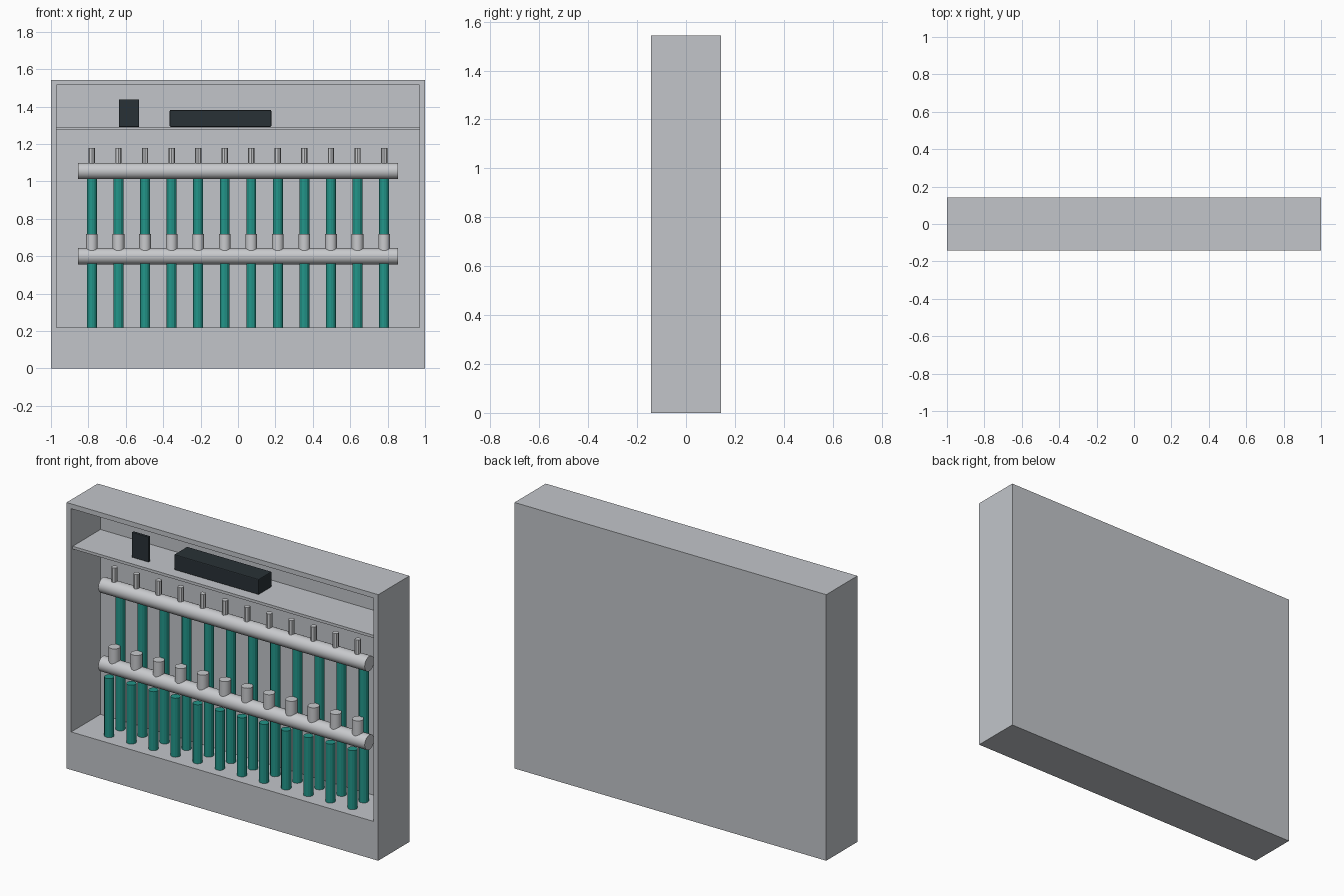
import bpy, bmesh, math
from mathutils import Vector, Matrix

if "Cube" in bpy.data.objects:
    bpy.data.objects.remove(bpy.data.objects["Cube"])


def material(name, rgb):
    m = bpy.data.materials.new(name)
    m.diffuse_color = (*rgb, 1.0)
    m.use_nodes = True
    m.node_tree.nodes["Principled BSDF"].inputs["Base Color"].default_value = m.diffuse_color
    return m


GREY = material("cabinet grey", (0.54, 0.56, 0.59))
STEEL = material("rail grey", (0.58, 0.59, 0.61))
TEAL = material("teal", (0.016, 0.30, 0.25))
DARK = material("dark slate", (0.022, 0.031, 0.037))


def finish(bm, name, mat):
    mesh = bpy.data.meshes.new(name)
    bmesh.ops.recalc_face_normals(bm, faces=bm.faces)
    bm.to_mesh(mesh)
    bm.free()
    mesh.materials.append(mat)
    ob = bpy.data.objects.new(name, mesh)
    bpy.context.collection.objects.link(ob)
    return ob


def box_bm(lo, hi):
    bm = bmesh.new()
    bmesh.ops.create_cube(bm, size=1)
    lo, hi = Vector(lo), Vector(hi)
    for v in bm.verts:
        v.co = (lo + hi) / 2 + v.co * (hi - lo)
    return bm


def box(name, lo, hi, mat, bevel=0.0):
    bm = box_bm(lo, hi)
    if bevel:
        bmesh.ops.bevel(bm, geom=bm.edges[:], offset=bevel, segments=2,
                        profile=0.5, affect='EDGES')
    return finish(bm, name, mat)


def rod(name, centre, radius, length, sides, mat, along_x=False, smooth=False):
    bm = bmesh.new()
    bmesh.ops.create_cone(bm, cap_ends=True, segments=sides, radius1=radius,
                          radius2=radius, depth=length)
    if along_x:
        bmesh.ops.rotate(bm, verts=bm.verts, matrix=Matrix.Rotation(math.pi / 2, 3, 'Y'))
    bmesh.ops.translate(bm, verts=bm.verts, vec=centre)
    if smooth:
        for f in bm.faces:
            f.smooth = len(f.verts) == 4
        for e in bm.edges:
            e.smooth = all(len(f.verts) == 4 for f in e.link_faces)
    return finish(bm, name, mat)


def upright(name, x, y, z0, z1, radius, sides, mat, smooth=False):
    return rod(name, (x, y, (z0 + z1) / 2), radius, z1 - z0, sides, mat, smooth=smooth)


# Cabinet: one block with an open recess pushed in from the front
D = 0.143
bm = box_bm((-1, -D, 0), (1, D, 1.543))
front = min(bm.faces, key=lambda f: f.calc_center_median().y)
bmesh.ops.inset_individual(bm, faces=[front], thickness=0.05)
for v in front.verts:
    v.co.x = math.copysign(0.97, v.co.x)
    v.co.z = 1.515 if v.co.z > 0.7 else 0.22
pushed = bmesh.ops.extrude_discrete_faces(bm, faces=[front])["faces"][0]
bmesh.ops.translate(bm, verts=pushed.verts, vec=(0, 0.268, 0))
finish(bm, "cabinet", GREY)

# Shelf and the two dark units standing on it
box("shelf", (-0.97, -0.13, 1.276), (0.97, 0.125, 1.292), GREY)
box("long_unit", (-0.365, -0.065, 1.292), (0.178, 0.055, 1.382), DARK, 0.005)
box("small_panel", (-0.637, -0.065, 1.292), (-0.528, -0.048, 1.438), DARK, 0.003)

# Horizontal rails
RAIL_Y = -0.017
for name, z in (("upper_rail", 1.056), ("lower_rail", 0.60)):
    rod(name, (0, RAIL_Y, z), 0.043, 1.71, 32, STEEL, along_x=True, smooth=True)

# Twelve tube stations: back tube, front tube, collar and pin
for i in range(12):
    x = (i - 5.5) * 0.142
    upright("back_tube", x, 0.037, 0.22, 1.04, 0.0265, 12, TEAL)
    upright("front_tube", x, -0.065, 0.22, 0.562, 0.0265, 12, TEAL)
    upright("collar", x, RAIL_Y, 0.60, 0.718, 0.031, 20, STEEL, smooth=True)
    upright("pin", x, RAIL_Y, 1.06, 1.18, 0.017, 8, STEEL)
